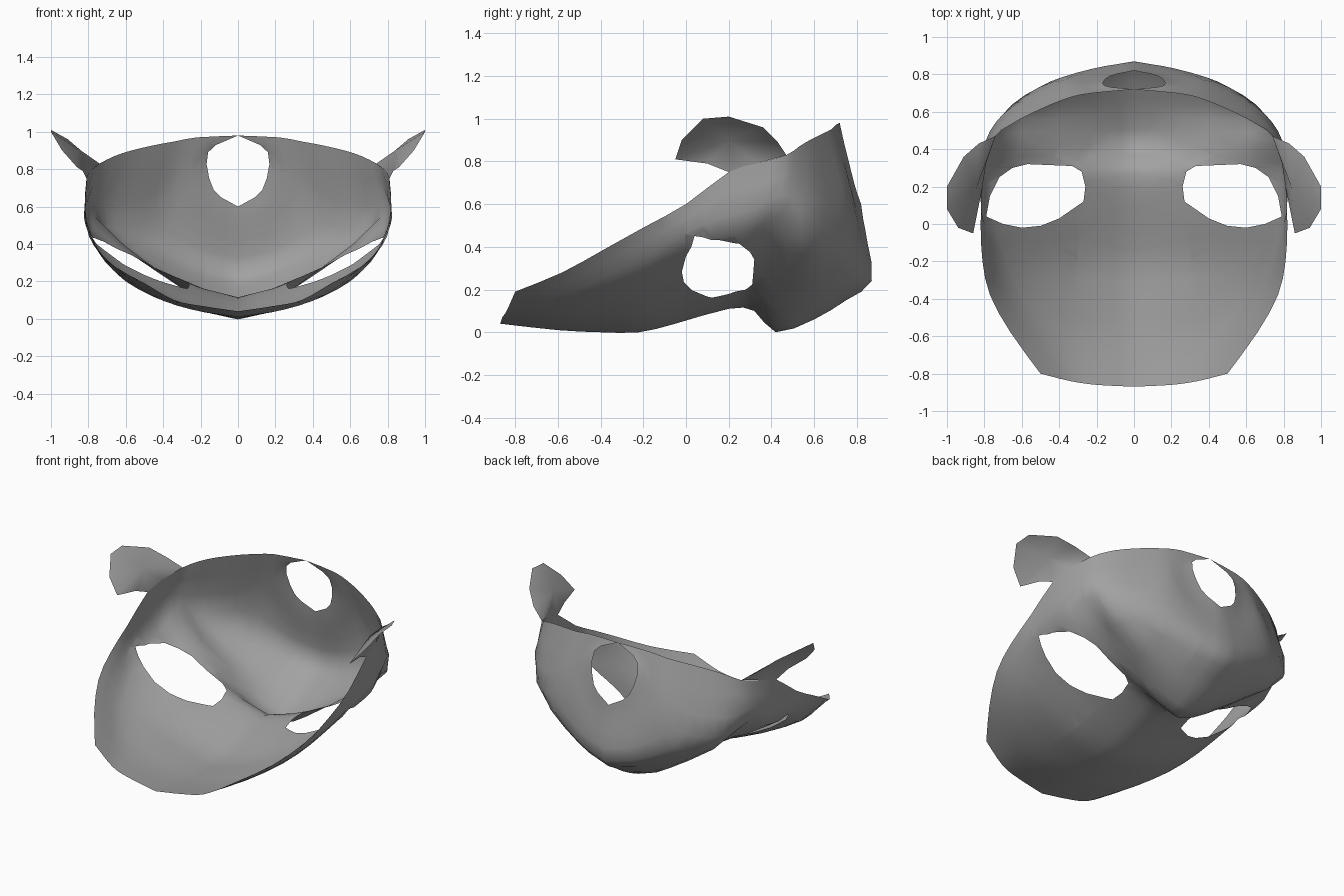
import bpy
import bmesh
from mathutils import Vector

old_cube = bpy.data.objects.get("Cube")
if old_cube:
    bpy.data.objects.remove(old_cube, do_unlink=True)


def make_material(name, colour):
    material = bpy.data.materials.new(name)
    material.use_nodes = True
    material.diffuse_color = colour
    material.node_tree.nodes["Principled BSDF"].inputs["Base Color"].default_value = colour
    return material


def spline(points, steps):
    """Sample a smooth curve that passes through all the points."""
    points = [Vector(p) for p in points]
    padded = [points[0] * 2 - points[1]] + points + [points[-1] * 2 - points[-2]]
    samples = []
    for before, start, end, after in zip(padded, padded[1:], padded[2:], padded[3:]):
        leave, arrive = (end - before) / 2, (after - start) / 2
        for step in range(steps):
            t = step / steps
            ease = t * t * (3 - 2 * t)
            samples.append(start.lerp(end, ease)
                           + leave * t * (1 - t) ** 2
                           - arrive * t * t * (1 - t))
    return samples + [points[-1]]


def cut_hole(bm, outline, highest):
    """Cut a convex outline, seen from above, out of the lower part of a sheet."""
    inside = [f for f in bm.faces if f.calc_center_median().z < highest]
    middle = sum(outline, Vector()) / len(outline)
    for start, end in zip(outline, outline[1:] + outline[:1]):
        along = end - start
        normal = Vector((along.y, -along.x, 0)).normalized()
        if normal.dot(middle - start) > 0:
            normal.negate()
        edges = {e for f in inside for e in f.edges}
        verts = {v for f in inside for v in f.verts}
        result = bmesh.ops.bisect_plane(
            bm, geom=inside + list(edges) + list(verts),
            plane_co=start, plane_no=normal)
        pieces = [g for g in result["geom"] if isinstance(g, bmesh.types.BMFace)]
        inside = [f for f in set(pieces)
                  if normal.dot(f.calc_center_median() - start) < 0]
    bmesh.ops.delete(bm, geom=inside, context="FACES")


def finish(name, bm, material):
    """Turn the left half into a smooth, mirrored object."""
    bmesh.ops.recalc_face_normals(bm, faces=bm.faces[:])
    mesh = bpy.data.meshes.new(name)
    bm.to_mesh(mesh)
    bm.free()
    mesh.materials.append(material)
    obj = bpy.data.objects.new(name, mesh)
    bpy.context.collection.objects.link(obj)
    mirror = obj.modifiers.new("Mirror", "MIRROR")
    mirror.use_clip = True
    mirror.merge_threshold = 0.002
    for polygon in mesh.polygons:
        polygon.use_smooth = True
    return obj


grey = make_material("plain grey", (0.36, 0.36, 0.36, 1))

# Guide lines from the forehead edge, past the nose, to the mouth
centre_line = [(0, y, z) for y, z in [
    (-.87, .04), (-.6, .01), (-.4, 0), (-.22, 0), (-.05, .04), (.2, .11), (.32, .1),
    (.42, 0), (.6, .06), (.75, .15), (.87, .24), (.85, .42), (.83, .53), (.82, .6)]]
inner_line = [
    (.2, -.86, .07), (.25, -.6, .05), (.3, -.39, .07), (.3, -.2, .08), (.3, 0, .14),
    (.3, .15, .18), (.3, .3, .21), (.22, .42, .11), (.25, .57, .14), (.27, .69, .21),
    (.25, .82, .31), (.2, .82, .47), (.16, .8, .59), (.13, .79, .69)]
outer_line = [
    (.34, -.84, .1), (.47, -.59, .13), (.6, -.39, .2), (.68, -.2, .28), (.75, 0, .39),
    (.78, .15, .44), (.78, .3, .47), (.76, .43, .54), (.72, .55, .49), (.65, .64, .49),
    (.51, .73, .51), (.37, .77, .64), (.26, .75, .77), (.16, .74, .89)]
rim_line = [
    (.5, -.8, .19), (.66, -.58, .28), (.77, -.38, .39), (.81, -.2, .49), (.82, 0, .6),
    (.81, .2, .75), (.79, .33, .79), (.74, .47, .83), (.66, .53, .87), (.57, .58, .9),
    (.44, .64, .93), (.33, .68, .95), (.22, .7, .97), (0, .72, .98)]

# Mask shell, lofted across the guide lines
guides = [spline(line, 2) for line in (centre_line, inner_line, outer_line, rim_line)]
shell = bmesh.new()
rows = [[shell.verts.new(p) for p in spline(row, 3)] for row in zip(*guides)]
for row, following in zip(rows, rows[1:]):
    for i in range(len(row) - 1):
        shell.faces.new((row[i], row[i + 1], following[i + 1], following[i]))
bmesh.ops.remove_doubles(shell, verts=shell.verts[:], dist=0.001)

# Eye opening
eye_outline = [Vector((x, y, 0)) for x, y in [
    (.27, .12), (.26, .2), (.28, .28), (.33, .31), (.57, .32), (.65, .3), (.72, .25),
    (.77, .15), (.79, .04), (.7, 0), (.6, -.02), (.5, -.01), (.4, .03)]]
cut_hole(shell, eye_outline, highest=0.55)
finish("mask_shell", shell, grey)

# Ears, rising from the rim and folding outward around a hub
ear_outline = [(.74, .47, .83), (.83, .43, .89), (.91, .36, .96), (1, .2, 1.01),
               (1, .08, 1), (.94, -.02, .9), (.86, -.05, .81), (.83, .1, .79),
               (.81, .2, .75), (.79, .33, .79)]
ear = bmesh.new()
hub = ear.verts.new((.84, .2, .9))
ring = [ear.verts.new(p) for p in ear_outline]
for corner, following in zip(ring, ring[1:] + ring[:1]):
    ear.faces.new((hub, corner, following))
finish("ears", ear, grey)
